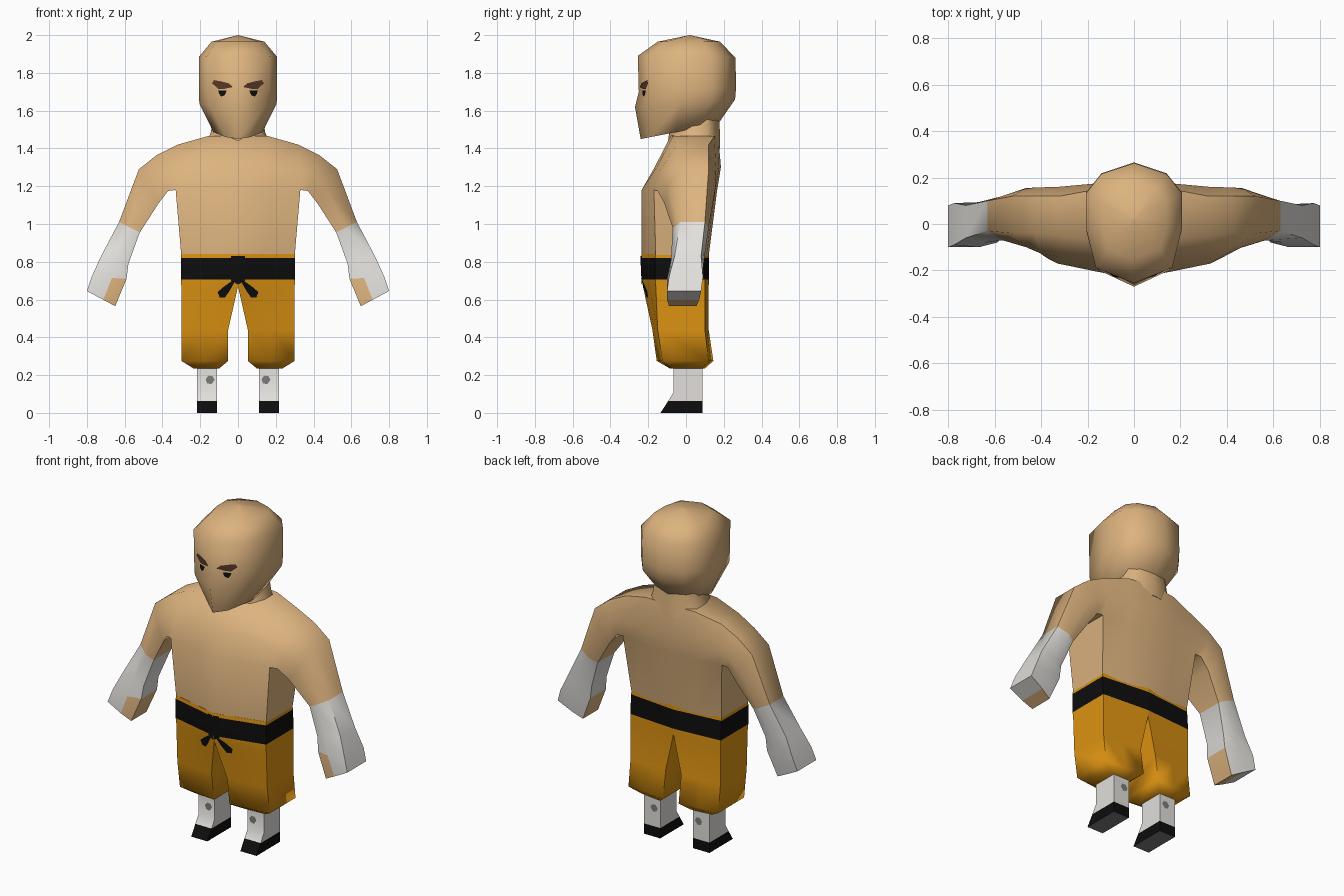
import bpy, bmesh, math
from mathutils import Vector
from mathutils.bvhtree import BVHTree

cube = bpy.data.objects.get("Cube")
if cube:
    bpy.data.objects.remove(cube)


def material(name, rgb):
    m = bpy.data.materials.new(name)
    m.use_nodes = True
    m.diffuse_color = (*rgb, 1)
    node = next(n for n in m.node_tree.nodes if n.type == 'BSDF_PRINCIPLED')
    node.inputs["Base Color"].default_value = (*rgb, 1)
    node.inputs["Roughness"].default_value = 0.8
    return m


SKIN = material("skin", (0.72, 0.45, 0.21))
ORANGE = material("orange cloth", (0.72, 0.29, 0.006))
WHITE = material("white cloth", (0.76, 0.74, 0.71))
BLACK = material("black", (0.004, 0.004, 0.004))
BROWN = material("brow brown", (0.10, 0.04, 0.022))
GREY = material("grey", (0.2, 0.2, 0.2))


def loft(bm, rings, mat=lambda i, j: 0, caps=True):
    """Skin closed rings with quads; mat gives a slot, or None for no face."""
    vs = [[bm.verts.new(p) for p in r] for r in rings]
    n = len(rings[0])
    for i in range(len(vs) - 1):
        for j in range(n):
            slot = mat(i, j)
            if slot is not None:
                k = (j + 1) % n
                f = bm.faces.new((vs[i][j], vs[i][k], vs[i + 1][k], vs[i + 1][j]))
                f.material_index = slot
    if caps:
        bm.faces.new(vs[0]).material_index = mat(0, 0)
        bm.faces.new(vs[-1]).material_index = mat(len(vs) - 2, 0)
    return vs


def finish(bm, name, mats, angle=65, outward=True):
    if outward:
        bmesh.ops.remove_doubles(bm, verts=bm.verts, dist=0.0005)
        bmesh.ops.recalc_face_normals(bm, faces=bm.faces)
    me = bpy.data.meshes.new(name)
    bm.to_mesh(me)
    bm.free()
    for m in mats:
        me.materials.append(m)
    me.polygons.foreach_set("use_smooth", [True] * len(me.polygons))
    me.set_sharp_from_angle(angle=math.radians(angle))
    ob = bpy.data.objects.new(name, me)
    bpy.context.collection.objects.link(ob)
    return ob


def flip(points):
    return [(-p[0], *p[1:]) for p in points]


def mirror_half(half):
    """Close a half outline that starts and ends on the middle plane."""
    return half + flip(half[-2:0:-1])


def decal(name, target, shape, mat, side=-1):
    """Thin patch: an x/z outline laid on the front (-1) or back (1)."""
    me = target.data
    tree = BVHTree.FromPolygons([v.co for v in me.vertices],
                                [p.vertices[:] for p in me.polygons])
    bm = bmesh.new()
    verts = []
    for x, z in shape:
        hit = tree.ray_cast(Vector((x, 2 * side, z)), Vector((0, -side, 0)))[0]
        if hit is None:
            hit = Vector((x, tree.find_nearest(Vector((x, side, z)))[0].y, z))
        verts.append(bm.verts.new((x, hit.y + 0.005 * side, z)))
    f = bm.faces.new(verts)
    f.normal_update()
    if f.normal.y * side < 0:
        f.normal_flip()
    return finish(bm, name, [mat], outward=False)


# Chest, shoulders, arms and hands: one skin running from hand to hand
def arm_ring(ix, iz, ox, oz, fronts, backs):
    def at(t, y):
        return (ix + (ox - ix) * t, y, iz + (oz - iz) * t)
    steps = (0, 0.42, 1)
    return ([at(t, y) for t, y in zip(steps, fronts)]
            + [at(t, y) for t, y in zip(steps[::-1], backs[::-1])])


arm = [
    arm_ring(0, 1.18, 0, 1.47, (-.235, -.165, -.08), (.165, .185, .17)),
    arm_ring(.16, 1.18, .16, 1.465, (-.205, -.155, -.07), (.155, .175, .15)),
    arm_ring(.33, 1.18, .32, 1.42, (-.17, -.14, -.05), (.13, .16, .12)),
    arm_ring(.37, 1.175, .43, 1.365, (-.15, -.13, -.04), (.13, .158, .12)),
    arm_ring(.42, 1.11, .525, 1.29, (-.115, -.1, -.04), (.13, .155, .12)),
    arm_ring(.52, .955, .63, 1.01, (-.06, -.07, -.03), (.1, .12, .1)),
    arm_ring(.58, .79, .725, .83, (-.07, -.08, -.06), (.07, .095, .08)),
    arm_ring(.59, .71, .775, .72, (-.08, -.1, -.09), (.07, .085, .09)),
    arm_ring(.65, .565, .8, .645, (-.09, -.1, -.1), (.055, .07, .08)),
]
last = len(arm) - 1


def arm_colour(i, j):
    d = i - last if i >= last else last - 1 - i
    if d < 2 and j == 5:
        return None
    return 1 if d >= 5 and not (d == last - 1 and j in (0, 5)) else 0


bm = bmesh.new()
vs = loft(bm, [flip(r) for r in arm[:0:-1]] + arm, arm_colour, caps=False)
for end in (vs[0], vs[-1]):
    bm.faces.new([end[k] for k in (0, 1, 4, 5)]).material_index = 0
    bm.faces.new([end[k] for k in (1, 2, 3, 4)]).material_index = 1

# Belly, welded to the chest
waist = [(0, -.235, .83), (.15, -.198, .83), (.3, -.16, .83),
         (.3, .09, .83), (.15, .108, .83), (0, .12, .83)]
chest = [arm[k][0] for k in range(3)] + [arm[k][5] for k in (2, 1, 0)]
loft(bm, [mirror_half(waist), mirror_half(chest)], caps=False)
finish(bm, "torso_and_arms", [SKIN, WHITE])


# Head and neck
def head_ring(zf, zb, hx, yf, yb, cheek=0.8):
    half = []
    for w, t in ((0, 0), (cheek, .13), (1, .45), (1, .75), (.68, .91), (0, 1)):
        half.append((hx * w, yf + (yb - yf) * t, zf + (zb - zf) * t))
    return mirror_half(half)


bm = bmesh.new()
loft(bm, [
    head_ring(1.45, 1.53, .13, -.24, .17, .5),
    head_ring(1.62, 1.66, .205, -.27, .26, .72),
    head_ring(1.7, 1.72, .206, -.25, .265),
    head_ring(1.89, 1.88, .206, -.255, .262),
    head_ring(1.965, 1.965, .14, -.15, .18),
    head_ring(2, 2, .001, .019, .021),
])
head = finish(bm, "head", [SKIN])

bm = bmesh.new()
loft(bm, [head_ring(1.4, 1.4, .19, -.1, .18), head_ring(1.48, 1.48, .145, -.09, .18),
          head_ring(1.57, 1.57, .13, -.08, .175)])
finish(bm, "neck", [SKIN])

# Eyes and brows
brow = [(.026, 1.725), (.05, 1.745), (.09, 1.755), (.127, 1.762),
        (.137, 1.745), (.105, 1.716), (.075, 1.715)]
eye = [(.06, 1.706), (.105, 1.706), (.1, 1.688), (.088, 1.675), (.07, 1.682)]
for s, side in ((1, "left"), (-1, "right")):
    decal(side + "_brow", head, [(x * s, z) for x, z in brow], BROWN)
    decal(side + "_eye", head, [(x * s, z) for x, z in eye], BLACK)


# Shorts with a belt band
def leg_ring(z, ix, ox, yfi, yfo, ybi, ybo):
    mid = (ix + ox) / 2
    return [(ix, yfi, z), (mid, (yfi + yfo) / 2, z), (ox, yfo, z),
            (ox, ybo, z), (mid, (ybi + ybo) / 2, z), (ix, ybi, z)]


shorts = [
    leg_ring(.842, 0, .3, -.236, -.162, .122, .092),
    leg_ring(.82, 0, .302, -.238, -.163, .122, .092),
    leg_ring(.705, 0, .302, -.235, -.163, .122, .1),
    leg_ring(.67, 0, .3, -.228, -.16, .12, .1),
    leg_ring(.44, .052, .3, -.178, -.15, .12, .1),
    leg_ring(.275, .052, .3, -.155, -.125, .145, .12),
    leg_ring(.235, .1, .235, -.085, -.075, .1, .085),
]
# Lower leg and shoe
shin = [(.24, -.065), (.11, -.065), (.062, -.095), (0, -.135)]
dot = [(.024 * math.cos(a), .024 * math.sin(a)) for a in (0, 1, 2, 3, 4, 5)]
tail = [(.005, .715), (.03, .7), (.075, .668), (.108, .64), (.098, .612), (.07, .61), (.045, .645)]
knot = [(0, .83), (.036, .83), (.036, .7), (0, .68)]

for s, side in ((1, "left"), (-1, "right")):
    turn = (lambda r: r) if s > 0 else flip
    bm = bmesh.new()
    loft(bm, [turn(r) for r in shorts], lambda i, j: 1 if i == 1 else 0)
    cloth = finish(bm, side + "_shorts_leg", [ORANGE, BLACK])
    decal(side + "_belt_tail", cloth, [(x * s, z) for x, z in tail], BLACK)
    decal(side + "_belt_knot", cloth, [((x + .001) * s, z) for x, z in knot], BLACK)

    bm = bmesh.new()
    rings = [[(.11, y, z), (.218, y, z), (.218, .088, z), (.11, .088, z)] for z, y in shin]
    loft(bm, [turn(r) for r in rings], lambda i, j: 1 if i == 2 else 0)
    bm.normal_update()
    for f in bm.faces:
        if all(v.co.z < .01 for v in f.verts):
            f.material_index = 2
    foot = finish(bm, side + "_lower_leg", [WHITE, BLACK, GREY], angle=40)
    for face, where in ((-1, "front"), (1, "back")):
        decal(f"{side}_{where}_spot", foot,
              [(.148 * s + x, .175 + z) for x, z in dot], GREY, face)
